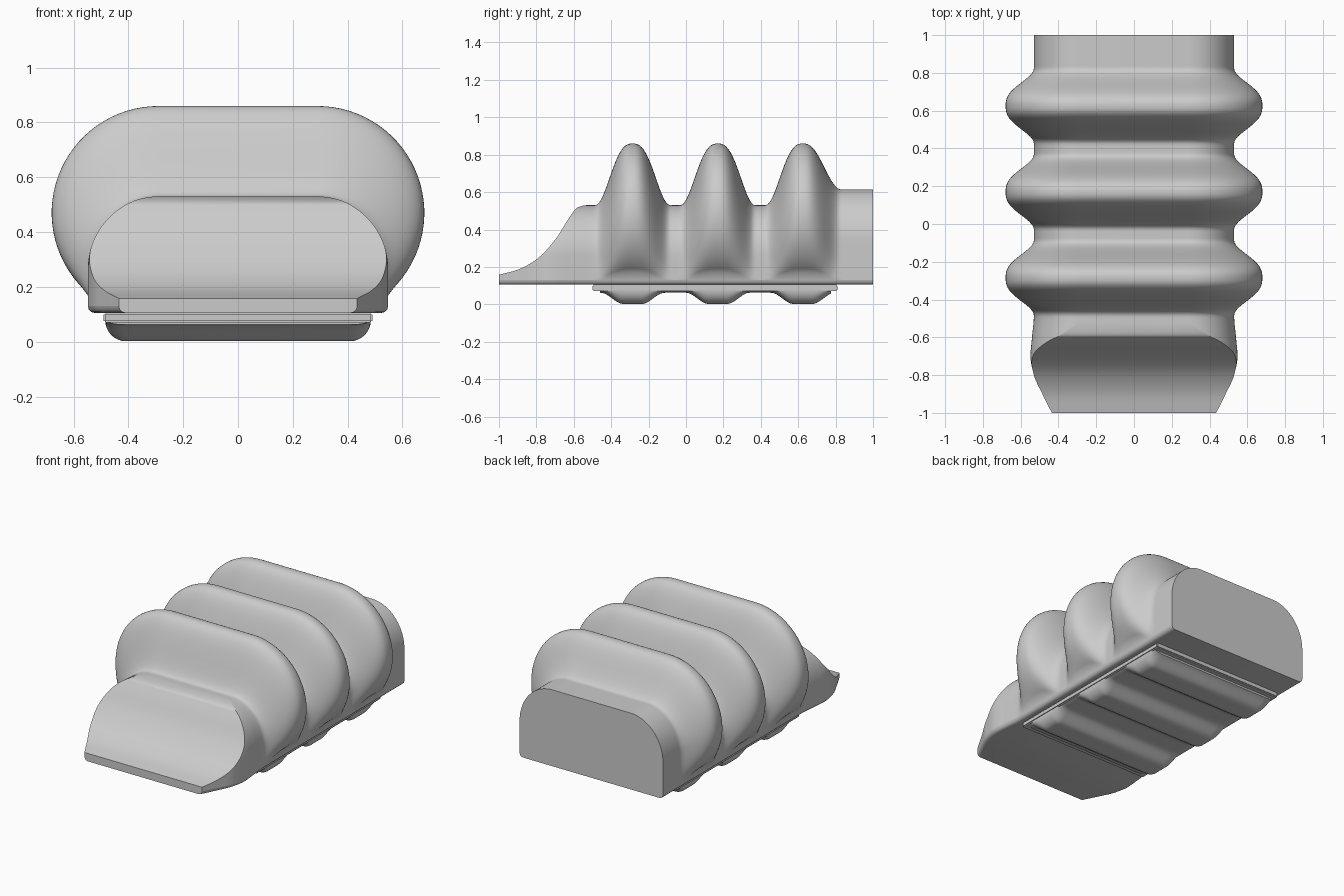
import bpy, bmesh, math

cube = bpy.data.objects.get("Cube")
if cube:
    bpy.data.objects.remove(cube, do_unlink=True)

grey = bpy.data.materials.new("plain_grey")
grey.use_nodes = True
grey.diffuse_color = (0.6, 0.6, 0.6, 1)
grey.node_tree.nodes["Principled BSDF"].inputs["Base Color"].default_value = (0.6, 0.6, 0.6, 1)

RIBS = (-0.285, 0.17, 0.625)
TOP = [(-1, .158), (-.9, .185), (-.8, .24), (-.7, .345), (-.62, .47), (-.58, .518),
       (-.53, .53), (.62, .53), (.8, .615), (1, .615)]
WIDTH = [(-1, .435), (-.9, .485), (-.8, .53), (-.7, .548), (-.6, .54), (-.48, .53), (1, .53)]


def smooth_curve(pts, y):
    """Monotone smooth interpolation through a few points."""
    slopes = [(b[1] - a[1]) / (b[0] - a[0]) for a, b in zip(pts, pts[1:])]
    tans = [slopes[0]]
    for a, b in zip(slopes, slopes[1:]):
        tans.append(2 * a * b / (a + b) if a * b > 0 else 0)
    tans.append(slopes[-1])
    i = 0
    while i < len(pts) - 2 and y > pts[i + 1][0]:
        i += 1
    (y0, v0), (y1, v1) = pts[i], pts[i + 1]
    h = y1 - y0
    t = min(max((y - y0) / h, 0), 1)
    s = t * t * (3 - 2 * t)
    return v0 + (v1 - v0) * s + h * t * (1 - t) * ((1 - t) * tans[i] - t * tans[i + 1])


def loft(name, section, ys):
    """Skin mirrored half sections placed along y."""
    bm = bmesh.new()
    rings = []
    for y in ys:
        half = section(y)
        loop = half + [(-x, z) for x, z in reversed(half)]
        rings.append([bm.verts.new((x, y, z)) for x, z in loop])
    n = len(rings[0])
    for a, b in zip(rings, rings[1:]):
        for i in range(n):
            j = (i + 1) % n
            bm.faces.new((a[i], a[j], b[j], b[i]))
    bm.faces.new(rings[0])
    bm.faces.new(rings[-1])
    bmesh.ops.recalc_face_normals(bm, faces=bm.faces)
    return finish(name, bm)


def finish(name, bm):
    mesh = bpy.data.meshes.new(name)
    bm.to_mesh(mesh)
    bm.free()
    obj = bpy.data.objects.new(name, mesh)
    bpy.context.collection.objects.link(obj)
    mesh.materials.append(grey)
    bpy.ops.object.select_all(action='DESELECT')
    obj.select_set(True)
    bpy.context.view_layer.objects.active = obj
    bpy.ops.object.shade_smooth_by_angle(angle=math.radians(38))
    return obj


def body_section(y):
    """Arched box, cut by the front slope and swollen at each rib."""
    top, hw = smooth_curve(TOP, y), smooth_curve(WIDTH, y)
    zc = max(top, .53) - .27
    low, end = .13, -50
    if top > zc:
        start = math.degrees(math.asin(min(1, (top - zc) / .27)))
    else:
        start = end * (zc - top) / (zc - low)
    d = min(1, min(abs(y - r) for r in RIBS) / .2)
    swell = .5 + .5 * math.cos(math.pi * d ** 1.3)
    pts = []
    for i in range(33):
        a = start + (end - start) * i / 32
        c, s = math.cos(math.radians(a)), math.sin(math.radians(a))
        if a > 0:
            bx, bz = hw - .24 + .24 * c, zc + .27 * s
        else:
            bx, bz = hw, zc + (low - zc) * a / end
        rx, rz = .29 + .39 * c, .47 + .39 * s
        pts.append((bx + (rx - bx) * swell, bz + (rz - bz) * swell))
    # small rounded lower edge
    for a in (0, 30, 60, 90):
        r = math.radians(a)
        pts.append((hw - .025 + .025 * math.cos(r), low - .025 * math.sin(r)))
    return pts


def pad_section(y):
    """Shallow tray with rounded sides, pushed down at each rib."""
    d = min(abs(y - r) for r in RIBS)
    t = min(max((d - .05) / .12, 0), 1)
    low = .002 + .06 * t * t * (3 - 2 * t)
    pts = [(.485, .1)]
    for i in range(9):
        a = math.radians(90 * i / 8)
        pts.append((.41 + .075 * math.cos(a), .08 - (.08 - low) * math.sin(a)))
    return pts


def steps(a, b, n):
    return [a + (b - a) * i / n for i in range(n + 1)]


# ribbed upper body
loft("ribbed_body", body_section, steps(-1, 1, 160))

# corrugated underside pad
loft("underside_pad", pad_section, steps(-.46, .775, 110))

# flat rim that holds the pad
bm = bmesh.new()
bmesh.ops.create_cube(bm, size=1)
bmesh.ops.scale(bm, vec=(.98, 1.31, .035), verts=bm.verts)
bmesh.ops.translate(bm, vec=(0, .155, .0875), verts=bm.verts)
bmesh.ops.bevel(bm, geom=bm.edges[:], offset=.006, segments=2, affect='EDGES')
finish("pad_rim", bm)
